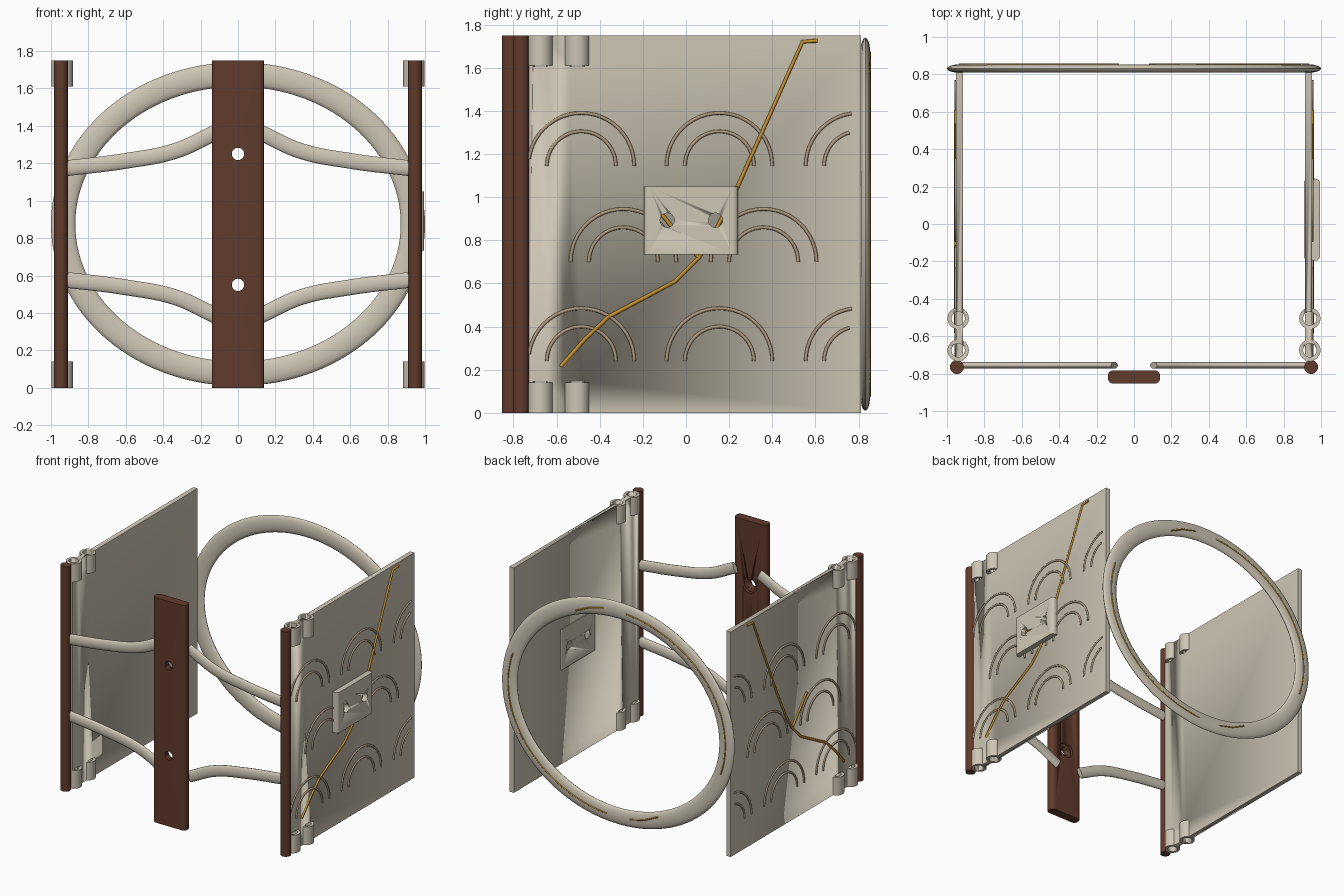
import bpy, bmesh
from math import sin, cos, pi, radians
from mathutils import Matrix, Vector

if "Cube" in bpy.data.objects:
    bpy.data.objects.remove(bpy.data.objects["Cube"])

HEIGHT, MID = 1.75, 0.875


def material(name, rgb):
    m = bpy.data.materials.new(name)
    m.use_nodes = True
    m.diffuse_color = (*rgb, 1)
    m.node_tree.nodes["Principled BSDF"].inputs["Base Color"].default_value = (*rgb, 1)
    return m


CREAM = material("cream", (0.62, 0.57, 0.47))
WOOD = material("dark wood", (0.12, 0.043, 0.025))
TAN = material("tan groove", (0.42, 0.32, 0.22))
GOLD = material("gold", (0.55, 0.28, 0.03))


def add(name, mesh, mat, angle=35):
    ob = bpy.data.objects.new(name, mesh)
    bpy.context.collection.objects.link(ob)
    mesh.materials.clear()
    mesh.materials.append(mat)
    bpy.ops.object.select_all(action='DESELECT')
    ob.select_set(True)
    bpy.context.view_layer.objects.active = ob
    bpy.ops.object.shade_smooth_by_angle(angle=radians(angle))
    return ob


def from_bm(name, bm, mat):
    mesh = bpy.data.meshes.new(name)
    bm.to_mesh(mesh)
    bm.free()
    return add(name, mesh, mat)


def box(name, lo, hi, mat, round_edges=0):
    """Block between two corners, with optional rounded upright edges."""
    bm = bmesh.new()
    lo, hi = Vector(lo), Vector(hi)
    bmesh.ops.create_cube(bm, size=1, matrix=Matrix.Translation((lo + hi) / 2)
                          @ Matrix.Diagonal((*(hi - lo), 1)))
    if round_edges:
        upright = [e for e in bm.edges if abs(e.verts[0].co.z - e.verts[1].co.z) > 0.01]
        bmesh.ops.bevel(bm, geom=upright, offset=round_edges, segments=6,
                        profile=0.5, affect='EDGES')
    return from_bm(name, bm, mat)


def cylinders(name, centres, radius, depth, mat, axis='Z'):
    """One or more cylinders of equal size in a single object."""
    turn = {'X': Matrix.Rotation(pi / 2, 4, 'Y'), 'Y': Matrix.Rotation(pi / 2, 4, 'X'),
            'Z': Matrix.Identity(4)}[axis]
    bm = bmesh.new()
    for c in centres:
        bmesh.ops.create_cone(bm, cap_ends=True, segments=32, radius1=radius, radius2=radius,
                              depth=depth, matrix=Matrix.Translation(c) @ turn)
    return from_bm(name, bm, mat)


def cut(ob, cutter):
    mod = ob.modifiers.new("holes", 'BOOLEAN')
    mod.operation, mod.solver, mod.object = 'DIFFERENCE', 'EXACT', cutter
    cutter.hide_render = True
    cutter.hide_set(True)


def tube(name, paths, radius, mat, closed=False, squash=None, smooth=False, sides=2):
    """Tubes along paths; squash = (axis, factor, offset) flattens the section."""
    cu = bpy.data.curves.new(name, 'CURVE')
    cu.dimensions = '3D'
    cu.bevel_depth, cu.bevel_resolution, cu.use_fill_caps = radius, sides, True
    for pts in paths:
        sp = cu.splines.new('BEZIER' if smooth else 'POLY')
        if smooth:
            sp.bezier_points.add(len(pts) - 1)
            for bp, p in zip(sp.bezier_points, pts):
                bp.co = p
                bp.handle_left_type = bp.handle_right_type = 'AUTO'
        else:
            sp.points.add(len(pts) - 1)
            for sp_pt, p in zip(sp.points, pts):
                sp_pt.co = (*p, 1)
        sp.use_cyclic_u = closed
    tmp = bpy.data.objects.new("tmp", cu)
    mesh = bpy.data.meshes.new_from_object(tmp)
    bpy.data.objects.remove(tmp)
    if squash:
        axis, factor, offset = squash
        for v in mesh.vertices:
            v.co[axis] = v.co[axis] * factor + offset
    return add(name, mesh, mat, 50)


# Front slab with two stepped bolt holes
slab = box("front_slab", (-0.14, -0.853, 0), (0.14, -0.782, HEIGHT), WOOD, 0.03)
bolts = [(0, 0.55), (0, 1.25)]
cut(slab, cylinders("slab_hole_cutter", [(x, -0.82, z) for x, z in bolts], 0.033, 0.3, WOOD, 'Y'))
cut(slab, cylinders("slab_recess_cutter", [(x, -0.76, z) for x, z in bolts], 0.06, 0.09, WOOD, 'Y'))

# Flattened oval ring at the back
def oval(deg, shrink=0.0, y=0.0):
    t = radians(deg)
    return ((0.935 - shrink) * cos(t), y, MID + (0.8 - shrink) * sin(t))


tube("back_ring", [[oval(a * 3) for a in range(120)]], 0.065, CREAM, True, (1, 0.34, 0.831), sides=6)

# Gold inlay on the ring: long arcs and short bent ends
inlay = []
for turn in (0, 180):
    inlay.append([oval(turn + a, 0, 0.851) for a in range(95, 200, 3)])
    inlay.append([oval(turn + a, s, 0.851) for a, s in ((83, 0), (75, 0.01), (67, 0.03))])
tube("ring_inlay", inlay, 0.006, GOLD)

# Outlines shared by both side panels, as (y, z)
ARCHES = [(y, z) for z in (0.24, 1.145) for y in (-0.485, 0.155, 0.80)] + [(-0.29, 0.70), (0.36, 0.70)]
VEIN = [(-0.58, 0.215), (-0.47, 0.34), (-0.36, 0.445), (-0.2, 0.53), (-0.05, 0.61),
        (0.06, 0.72), (0.14, 0.85), (0.24, 1.05), (0.54, 1.72), (0.61, 1.725)]
BRANCH = [(0.06, 0.72), (-0.03, 0.82), (-0.12, 0.93)]
ARM = [(0.93, 1.172), (0.6, 1.213), (0.33, 1.268), (0.14, 1.355), (0.105, 1.372)]

for side, s in (("left", 1), ("right", -1)):
    # Side panel with hinge barrels at its front corners
    panel = box(side + "_panel", (min(s * 0.915, s * 0.952), -0.73, 0),
                (max(s * 0.915, s * 0.952), 0.81, HEIGHT), CREAM)
    spots = [(s * 0.94, y, z) for y in (-0.675, -0.505) for z in (0.07, HEIGHT - 0.07)]
    barrels = cylinders(side + "_hinge_barrels", spots, 0.057, 0.14, CREAM)
    bore = cylinders(side + "_bore_cutter", spots, 0.036, 0.15, CREAM)
    cut(panel, bore)
    cut(barrels, bore)

    # Upright wooden rod
    cylinders(side + "_rod", [(s * 0.947, -0.765, MID)], 0.037, HEIGHT, WOOD)

    # Curved flat arms reaching towards the slab
    arms = [[(s * x, 0, z if up else HEIGHT - z) for x, z in ARM] for up in (True, False)]
    tube(side + "_arms", arms, 0.043, CREAM, False, (1, 0.42, -0.755), True, 5)

    # Double arch grooves, kept within the panel
    lines = []
    for cy, cz in ARCHES:
        for r in (0.245, 0.16):
            pts = [(s * 0.952, cy - r * cos(pi * i / 24), cz + r * sin(pi * i / 24)) for i in range(25)]
            lines.append([p for p in pts if -0.73 < p[1] < 0.77])
    tube(side + "_arches", lines, 0.008, TAN)

    # Branching gold vein
    tube(side + "_vein", [[(s * 0.954, y, z) for y, z in path] for path in (VEIN, BRANCH)], 0.009, GOLD)

# Drilled mounting block on the left panel
block = box("mounting_block", (0.908, -0.195, 0.735), (0.995, 0.242, 1.05), CREAM, 0.025)
cut(block, cylinders("block_hole_cutter", [(0.95, y, 0.893) for y in (-0.087, 0.137)],
                     0.033, 0.3, CREAM, 'X'))
